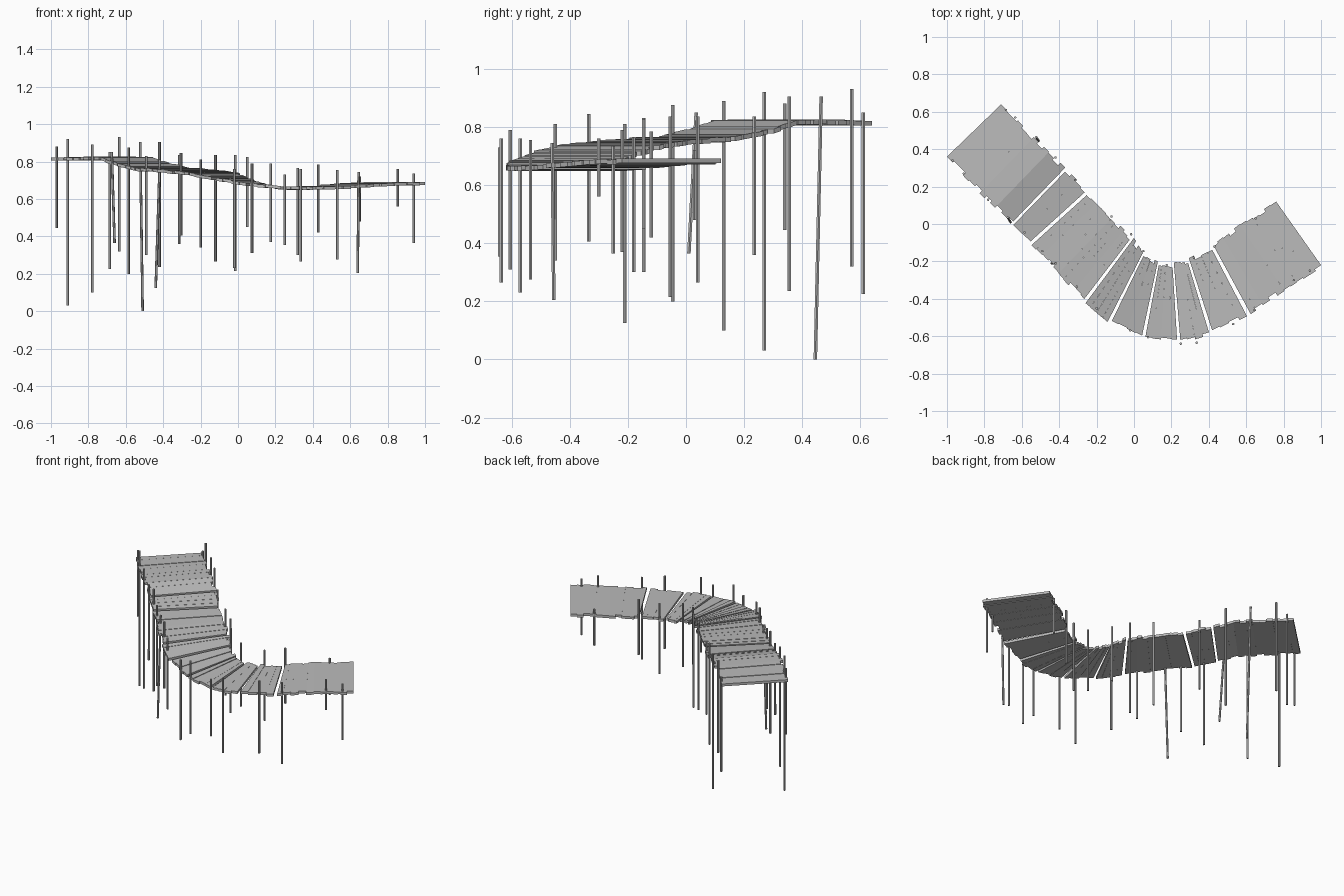
import bpy
import random
from mathutils import Vector

random.seed(4)
cube = bpy.data.objects.get("Cube")
if cube:
    bpy.data.objects.remove(cube)

wood = bpy.data.materials.new("grey_wood")
wood.use_nodes = True
wood.diffuse_color = (0.5, 0.5, 0.5, 1)
wood.node_tree.nodes["Principled BSDF"].inputs["Base Color"].default_value = (0.5, 0.5, 0.5, 1)


def add_object(name, verts, faces):
    mesh = bpy.data.meshes.new(name)
    mesh.from_pydata(verts, [], faces)
    mesh.materials.append(wood)
    obj = bpy.data.objects.new(name, mesh)
    bpy.context.collection.objects.link(obj)


def prism(lower, upper):
    """Closed solid between two matching rings."""
    n = len(lower)
    faces = [tuple(reversed(range(n))), tuple(range(n, 2 * n))]
    faces += [(i, (i + 1) % n, n + (i + 1) % n, n + i) for i in range(n)]
    return list(lower) + list(upper), faces


# Walkway stations: outer x, y, inner x, y, deck height, plank count, open seam
STATIONS = [
    (-1, .36, -.71, .64, .822, 6, 0),
    (-.82, .17, -.54, .46, .824, 3, 0),
    (-.74, .09, -.46, .38, .822, 3, 0),
    (-.65, .0, -.37, .29, .79, 4, 1),
    (-.55, -.1, -.25, .17, .767, 5, 1),
    (-.4, -.26, -.12, .03, .757, 5, 0),
    (-.26, -.41, -.01, -.08, .742, 4, 1),
    (-.13, -.52, .05, -.16, .715, 4, 1),
    (.05, -.61, .13, -.21, .685, 4, 1),
    (.24, -.63, .21, -.22, .668, 4, 1),
    (.41, -.58, .29, -.195, .665, 4, 1),
    (.61, -.48, .42, -.125, .672, 5, 1),
    (.8, -.35, .57, -.01, .685, 6, 0),
    (1, -.22, .76, .12, .69, 0, 0),
]
THICK = Vector((0, 0, .016))


def ends(station):
    ox, oy, ix, iy, z = station[:5]
    return Vector((ox, oy, z)), Vector((ix, iy, z))


# Deck planks with uneven ends
number = 0
for k, (a, b) in enumerate(zip(STATIONS, STATIONS[1:])):
    (ao, ai), (bo, bi) = ends(a), ends(b)
    count = a[5]
    for j in range(count):
        t0, t1 = j / count, (j + 1) / count
        if j == 0 and a[6]:
            t0 += .05
        if j == count - 1 and b[6]:
            t1 -= .05
        o0, o1 = ao.lerp(bo, t0), ao.lerp(bo, t1)
        i0, i1 = ai.lerp(bi, t0), ai.lerp(bi, t1)
        across = ((i0 + i1) - (o0 + o1)).normalized()
        first = k == 0 and j == 0
        last = k == len(STATIONS) - 2 and j == count - 1
        out, inn = (0, 0) if first or last else (random.uniform(-.014, .012), random.uniform(-.014, .012))
        lift = Vector((0, 0, random.uniform(-.002, .002)))
        ring = [o0 - across * out, o1 - across * out, i1 + across * inn, i0 + across * inn]
        top = [p + lift for p in ring]
        number += 1
        add_object(f"deck_plank_{number:02d}", *prism([p - THICK for p in top], top))

# Posts: foot x, y, bottom, top
POSTS = [
    (-.97, .34, .445, .88), (-.91, .27, .03, .92), (-.78, .13, .1, .89),
    (-.685, .61, .225, .85), (-.66, .01, .365, .85), (-.635, .57, .32, .93),
    (-.585, -.045, .2, .875), (-.51, .445, 0, .905), (-.49, -.145, .3, .83),
    (-.44, -.21, .125, .81), (-.42, .355, .235, .905), (-.315, .235, .36, .835),
    (-.305, -.335, .405, .845), (-.2, -.45, .34, .81), (-.12, .04, .265, .835),
    (-.015, -.055, .215, .835), (-.02, -.57, .23, .76), (.05, -.145, .45, .825),
    (.075, -.605, .31, .79), (.175, -.22, .37, .79), (.25, -.64, .355, .73),
    (.32, -.18, .3, .765), (.335, -.635, .265, .76), (.43, -.12, .42, .785),
    (.53, -.535, .275, .755), (.64, -.455, .205, .745), (.65, .03, .48, .72),
    (.855, -.3, .56, .76), (.94, -.25, .365, .735),
]
# Posts that lean, by index: shift of the top
LEAN = {4: (-.015, .025), 7: (-.013, .02), 9: (.022, 0), 25: (.005, -.005)}
SIDES = [Vector((.007, 0, 0)), Vector((.0035, .006, 0)), Vector((-.0035, .006, 0)),
         Vector((-.007, 0, 0)), Vector((-.0035, -.006, 0)), Vector((.0035, -.006, 0))]
for n, (x, y, low, high) in enumerate(POSTS):
    dx, dy = LEAN.get(n, (0, 0))
    foot, head = Vector((x, y, low)), Vector((x + dx, y + dy, high))
    add_object(f"post_{n + 1:02d}", *prism([foot + s for s in SIDES], [head + s for s in SIDES]))
